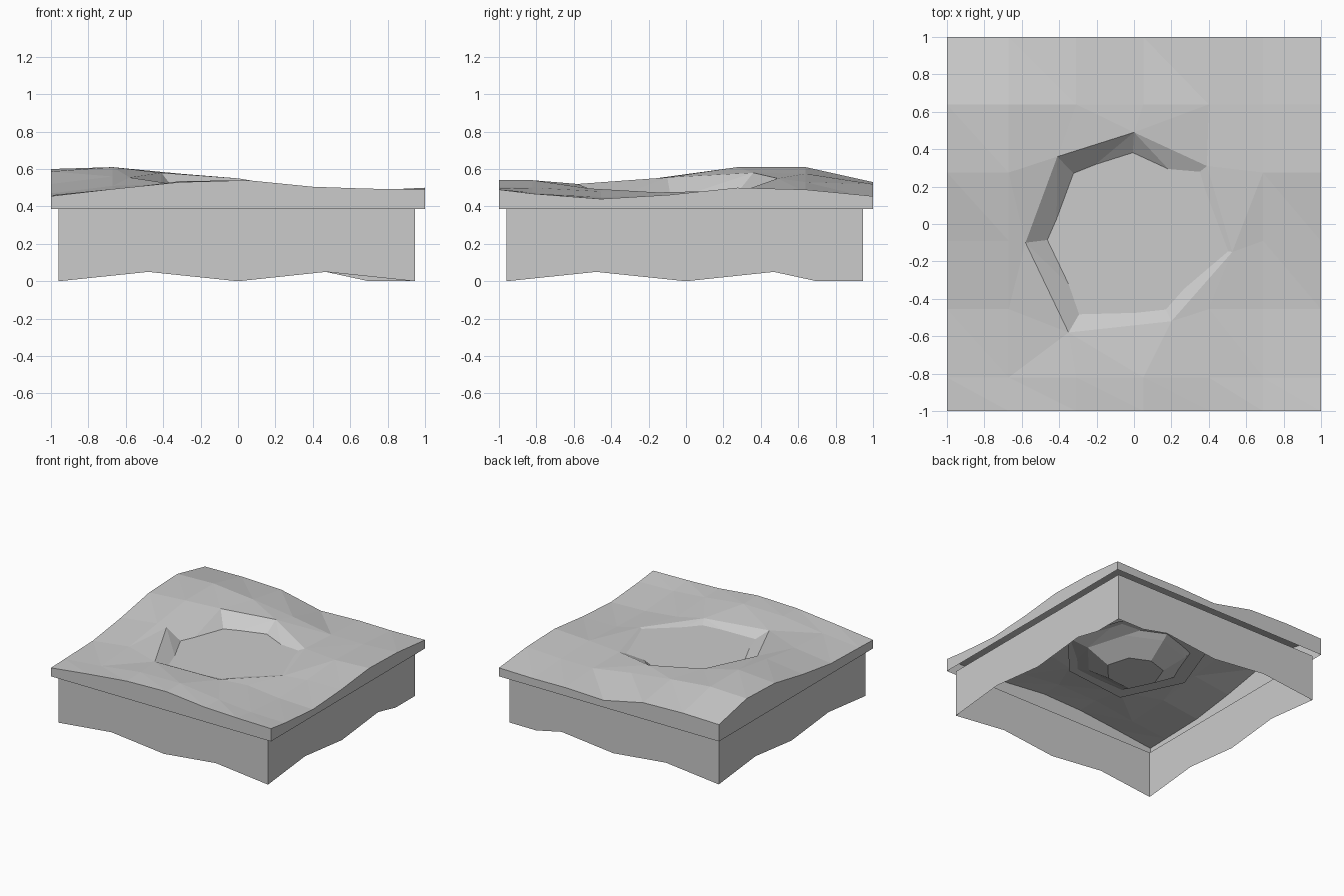
import bpy, bmesh
from mathutils import Vector
from mathutils.geometry import delaunay_2d_cdt

if "Cube" in bpy.data.objects:
    bpy.data.objects.remove(bpy.data.objects["Cube"])


def make_object(name, bm):
    mesh = bpy.data.meshes.new(name)
    bm.to_mesh(mesh)
    bm.free()
    obj = bpy.data.objects.new(name, mesh)
    bpy.context.collection.objects.link(obj)
    return obj


# Rolling ground: coarse height grid, rows run front to back
XS = [-1, -.67, -.31, .05, .40, .69, 1]
YS = [-1, -.82, -.455, -.09, .275, .64, 1]
HEIGHTS = [
    [.455, .493, .53, .54, .505, .495, .49],
    [.46, .49, .535, .54, .50, .475, .468],
    [.47, .51, .54, .5, .48, .45, .44],
    [.52, .56, .5, .5, .48, .46, .462],
    [.587, .61, .58, .53, .49, .485, .50],
    [.60, .61, .575, .53, .475, .475, .49],
    [.523, .53, .519, .442, .454, .45, .455]]

# Seven-sided pond rim (clockwise) with its ground height
RIM = [(0, .49, .55), (.39, .31, .485), (.525, -.15, .475), (.20, -.52, .496),
       (-.35, -.58, .52), (-.58, -.10, .555), (-.41, .36, .58)]
CX, CY = -.03, -.03
LEDGE, WATER = .385, .47


def inside_pond(x, y, margin=.04):
    for (ax, ay, _), (bx, by, _) in zip(RIM, RIM[1:] + RIM[:1]):
        e = Vector((bx - ax, by - ay)).normalized()
        if e.x * (y - ay) - e.y * (x - ax) > margin:
            return False
    return True


def ring(scale, z):
    return [(CX + (x - CX) * scale, CY + (y - CY) * scale, z) for x, y, _ in RIM]


points = RIM + ring(.7, .435) + ring(.4, .33)
edges = [(r * 7 + i, r * 7 + (i + 1) % 7) for r in range(3) for i in range(7)]
edges += [(r * 7 + i, r * 7 + 7 + i) for r in range(2) for i in range(7)]
points += [(x, y, HEIGHTS[j][i]) for j, y in enumerate(YS)
           for i, x in enumerate(XS) if not inside_pond(x, y)]
co, _, tris, origin, _, _ = delaunay_2d_cdt(
    [Vector(p[:2]) for p in points], edges, [], 0, 1e-5)

# Ground sheet with pond bowl, border folded down into a lip
bm = bmesh.new()
verts = [bm.verts.new((c.x, c.y, points[o[0]][2])) for c, o in zip(co, origin)]
for t in tris:
    bm.faces.new([verts[i] for i in t])
border = [e for e in bm.edges if e.is_boundary]
lip = bmesh.ops.extrude_edge_only(bm, edges=border)
for v in lip["geom"]:
    if isinstance(v, bmesh.types.BMVert):
        v.co.z = LEDGE
bmesh.ops.recalc_face_normals(bm, faces=bm.faces)
top = max(bm.faces, key=lambda f: abs(f.normal.z))
if top.normal.z < 0:
    bmesh.ops.reverse_faces(bm, faces=bm.faces)
make_object("ground", bm)

# Flat water sheet
bm = bmesh.new()
bm.faces.new([bm.verts.new((x, y, WATER)) for x, y, _ in reversed(RIM)])
make_object("water", bm)

# Hanging skirt walls with a scalloped lower edge
LO, HI = -.96, .945
SHORT = [(LO, 0), (-.48, .05), (0, 0), (.47, .05)]
LONG = SHORT + [(.70, 0)]
loop = [(t, LO, z) for t, z in SHORT]
loop += [(HI, t, z) for t, z in LONG]
loop += [(t, HI, z) for t, z in [(HI, 0)] + LONG[:0:-1]]
loop += [(LO, t, z) for t, z in [(HI, 0)] + SHORT[:0:-1]]
bm = bmesh.new()
low = [bm.verts.new(p) for p in loop]
high = [bm.verts.new((x, y, LEDGE)) for x, y, _ in loop]
for i in range(len(loop)):
    j = (i + 1) % len(loop)
    bm.faces.new((low[i], low[j], high[j], high[i]))
make_object("skirt", bm)
